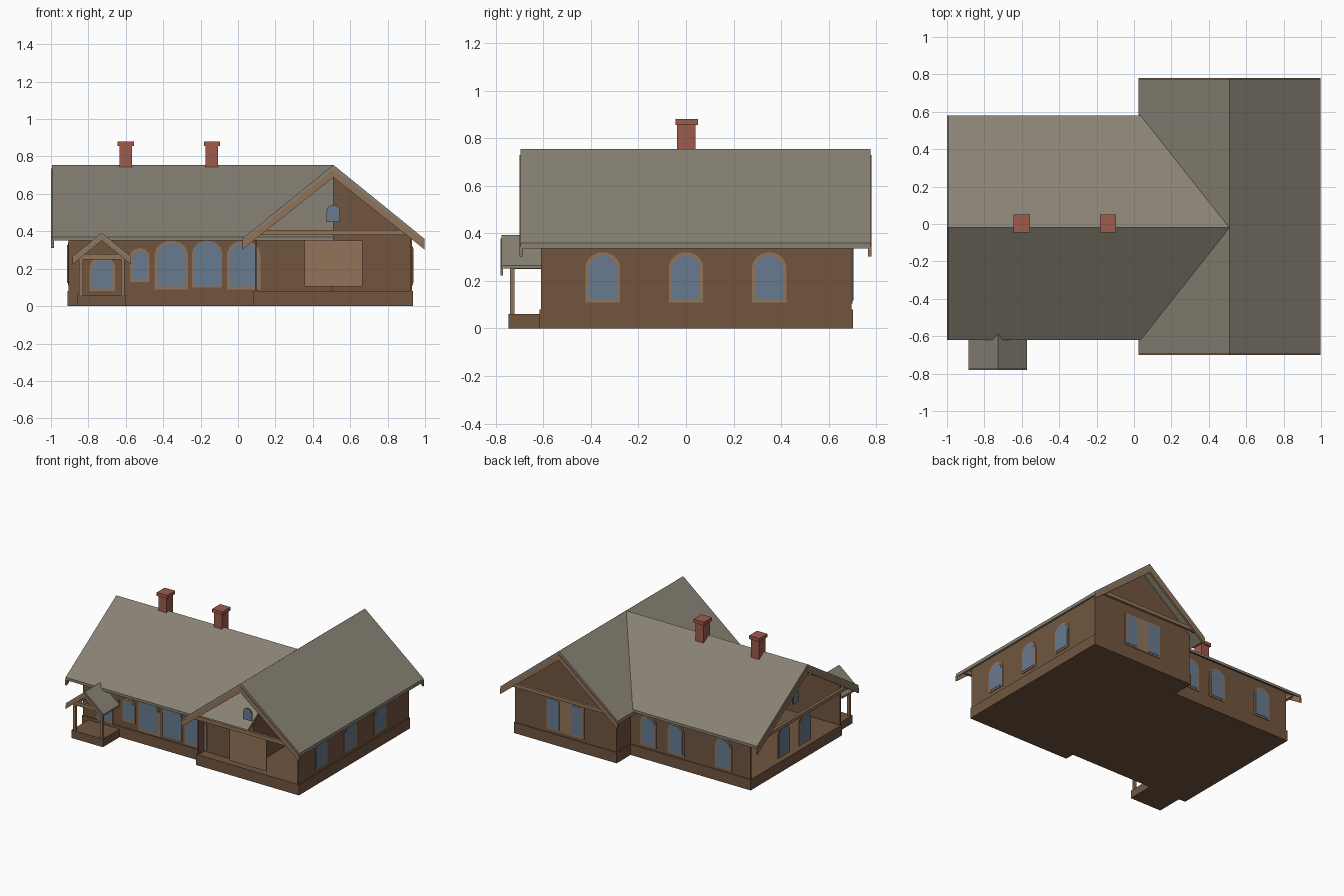
import bpy, bmesh, math

cube = bpy.data.objects.get("Cube")
if cube:
    bpy.data.objects.remove(cube, do_unlink=True)


def material(name, hex_code):
    def linear(c):
        return c / 12.92 if c < 0.04045 else ((c + 0.055) / 1.055) ** 2.4
    rgb = [linear(int(hex_code[i:i + 2], 16) / 255) for i in (0, 2, 4)]
    m = bpy.data.materials.new(name)
    m.use_nodes = True
    m.diffuse_color = (*rgb, 1)
    m.node_tree.nodes["Principled BSDF"].inputs["Base Color"].default_value = (*rgb, 1)
    return m


ROOF = material("grey_roof", "888274")
WALL = material("brown_wall", "71553f")
TRIM = material("tan_timber", "92745a")
GLASS = material("blue_glass", "677b90")
BRICK = material("red_brick", "9e5b4b")


def prism(name, pts, axis, a, b, mat):
    """Extrude a 2D outline along an axis from a to b."""
    def place(p, t):
        return {"x": (t, p[0], p[1]), "y": (p[0], t, p[1]), "z": (p[0], p[1], t)}[axis]
    bm = bmesh.new()
    base = bm.faces.new([bm.verts.new(place(p, a)) for p in pts])
    top = bmesh.ops.extrude_face_region(bm, geom=[base])["geom"]
    step = [q - p for p, q in zip(place((0, 0), a), place((0, 0), b))]
    bmesh.ops.translate(bm, vec=step, verts=[v for v in top if isinstance(v, bmesh.types.BMVert)])
    bmesh.ops.recalc_face_normals(bm, faces=bm.faces)
    mesh = bpy.data.meshes.new(name)
    bm.to_mesh(mesh)
    bm.free()
    mesh.materials.append(mat)
    ob = bpy.data.objects.new(name, mesh)
    bpy.context.collection.objects.link(ob)
    return ob


def box(name, x, y, z, mat):
    corners = [(x[0], y[0]), (x[1], y[0]), (x[1], y[1]), (x[0], y[1])]
    return prism(name, corners, "z", z[0], z[1], mat)


def chevron(name, axis, mid, half, top, eave, thick, a, b, mat):
    """Gable-shaped band: an inverted V of constant vertical thickness."""
    pts = [(mid - half, eave), (mid, top), (mid + half, eave),
           (mid + half, eave - thick), (mid, top - thick), (mid - half, eave - thick)]
    return prism(name, pts, axis, a, b, mat)


def gable_wall(name, axis, lo, hi, mid, eave, top, a, b):
    pts = [(lo, BASE), (hi, BASE), (hi, eave), (mid, top), (lo, eave)]
    return prism(name, pts, axis, a, b, WALL)


def arch(c, half, z0, z1):
    spring = z1 - half * 0.9
    curve = [(c + half * math.cos(t * math.pi / 12), spring + half * 0.9 * math.sin(t * math.pi / 12))
             for t in range(13)]
    return [(c - half, z0), (c + half, z0)] + curve


def window(name, side, at, c, half, z0, z1, rim=0.013):
    """Arched pane on a slightly larger arched surround."""
    axis, s = side[1], 1 if side[0] == "+" else -1
    prism(name + "_frame", arch(c, half, z0, z1), axis, at, at + s * 0.005, TRIM)
    prism(name + "_glass", arch(c, half - rim, z0 + rim, z1 - rim), axis,
          at - s * 0.002, at + s * 0.008, GLASS)


BASE = 0.08
WX0, WX1, WY0, WY1 = 0.09, 0.93, -0.61, 0.695   # wing walls
MX0, MX1, MY0, MY1 = -0.905, 0.505, -0.54, 0.53  # main walls
RX, RY, TOP = 0.51, -0.02, 0.755                 # ridge lines
T = 0.01

# Plinth in one piece
e = 0.006
prism("plinth", [(MX0 - e, MY0 - e), (WX0 - e, MY0 - e), (WX0 - e, WY0 - e), (WX1 + e, WY0 - e),
                 (WX1 + e, WY1 + e), (WX0 - e, WY1 + e), (WX0 - e, MY1 + e), (MX0 - e, MY1 + e)],
      "z", 0, BASE, WALL)

# Main range walls
box("main_front_wall", (MX0, MX1), (MY0, MY0 + T), (BASE, 0.395), WALL)
box("main_back_wall", (MX0, MX1), (MY1 - T, MY1), (BASE, 0.38), WALL)
gable_wall("main_inner_gable", "x", MY0, MY1, RY, 0.385, 0.73, MX1 - T, MX1)

# Wing walls
box("wing_left_wall", (WX1 - T, WX1), (WY0, WY1), (BASE, 0.385), WALL)
box("wing_front_return", (WX0, WX0 + T), (WY0, MY0), (BASE, 0.38), WALL)
box("wing_back_return", (WX0, WX0 + T), (MY1, WY1), (BASE, 0.38), WALL)
gable_wall("wing_back_gable", "y", WX0, WX1, RX, 0.385, 0.725, WY1 - T, WY1)

# Roofs
chevron("main_roof", "x", RY, 0.6, TOP, 0.37, 0.02, -0.995, RX, ROOF)
chevron("wing_roof", "y", RX, 0.487, TOP, 0.36, 0.025, -0.695, 0.775, ROOF)

# Barge boards and tie beams on the three open gables
chevron("main_barge_board", "x", RY, 0.6, TOP - 0.02, 0.35, 0.04, -1.0, -0.985, TRIM)
box("main_tie_beam", (-0.985, -0.965), (RY - 0.53, RY + 0.53), (0.38, 0.405), TRIM)
for end, y, s in (("front", -0.70, 1), ("back", 0.78, -1)):
    chevron(end + "_barge_board", "y", RX, 0.487, TOP - 0.025, 0.345, 0.042, y, y + s * 0.015, TRIM)
    ys = sorted((y + s * 0.015, y + s * 0.035))
    box(end + "_tie_beam", (0.085, 0.935), ys, (0.38, 0.407), TRIM)

# Front windows
for i, (c, half, z0, z1) in enumerate([(-0.525, 0.052, 0.13, 0.31), (-0.357, 0.09, 0.09, 0.35),
                                       (-0.165, 0.08, 0.1, 0.35), (0.03, 0.09, 0.09, 0.35)]):
    window(f"front_window_{i}", "-y", MY0, c, half, z0, z1, 0.004 if i == 2 else 0.014)
window("entrance_door", "-y", MY0, -0.725, 0.068, 0.08, 0.265)

# Side and back windows
for i, c in enumerate((-0.35, 0, 0.35)):
    window(f"left_window_{i}", "+x", WX1, c, 0.072, 0.11, 0.32)
for i, c in enumerate((-0.06, -0.29, -0.685)):
    window(f"back_window_{i}", "+y", MY1, c, 0.068, 0.1, 0.33)
for i, c in enumerate((-0.11, 0.14)):
    window(f"right_window_{i}", "-x", MX0, c, 0.07, 0.11, 0.34)

# Attic windows
window("wing_attic_window", "-y", WY0, RX, 0.036, 0.45, 0.54, 0.003)
window("main_attic_window", "-x", MX0, 0.0, 0.036, 0.45, 0.54, 0.003)

# Broad panels on the wing ends, the back one with two panes
box("wing_front_panel", (0.355, 0.665), (WY0, WY0 + 0.006), (0.105, 0.35), TRIM)
box("wing_back_panel", (0.355, 0.665), (WY1, WY1 + 0.005), (0.105, 0.35), TRIM)
for i, x in enumerate((0.37, 0.56)):
    box(f"wing_back_pane_{i}", (x, x + 0.09), (WY1, WY1 + 0.008), (0.118, 0.337), GLASS)

# Chimneys
for i, x in enumerate((-0.6, -0.14)):
    box(f"chimney_{i}", (x - 0.034, x + 0.034), (-0.037, 0.04), (0.7, 0.858), BRICK)
    box(f"chimney_cap_{i}", (x - 0.043, x + 0.043), (-0.045, 0.05), (0.855, 0.88), BRICK)

# Entrance porch
PX = -0.728
box("porch_floor", (PX - 0.13, PX + 0.13), (-0.745, MY0), (0, 0.06), WALL)
for i, s in enumerate((-1, 1)):
    x = PX + s * 0.112
    box(f"porch_post_{i}", (x - 0.01, x + 0.01), (-0.74, -0.72), (0.06, 0.255), TRIM)
    box(f"porch_side_beam_{i}", (x - 0.01, x + 0.01), (-0.74, MY0), (0.25, 0.275), TRIM)
box("porch_front_beam", (PX - 0.122, PX + 0.122), (-0.74, -0.72), (0.25, 0.278), TRIM)
chevron("porch_roof", "y", PX, 0.156, 0.392, 0.265, 0.014, -0.775, -0.585, ROOF)
chevron("porch_barge_board", "y", PX, 0.156, 0.378, 0.251, 0.028, -0.78, -0.768, TRIM)
